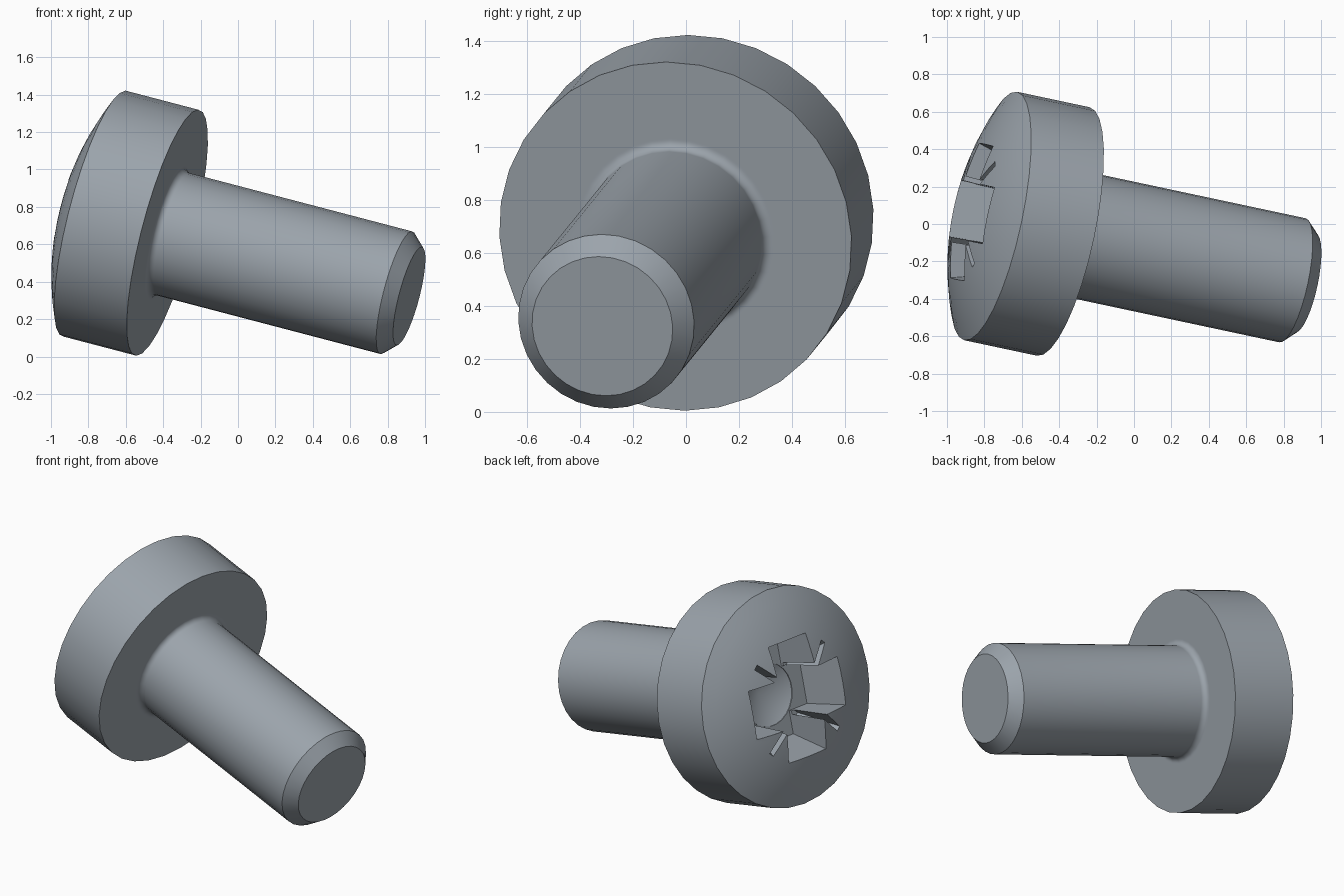
import bpy, bmesh, math
from mathutils import Vector, Matrix

cube = bpy.data.objects.get("Cube")
if cube:
    bpy.data.objects.remove(cube, do_unlink=True)

SEGMENTS = 32
HEAD_R, SHANK_R, TIP_R, FILLET = 0.679, 0.339, 0.271, 0.036
RIM_Z, DOME_H, TIP_Z, CHAMFER = -0.41, 0.16, 1.365, 0.072
APEX_Z = RIM_Z - DOME_H

# Tilted screw frame: local z runs from head to tip, origin under the head
axis = Vector((1, -0.213, -0.262)).normalized()
side = Vector((0.213, 1, 0)).normalized()
frame = Matrix((side, axis.cross(side), axis)).transposed().to_4x4()
frame.translation = (-0.378, -0.04, 0.662)

steel = bpy.data.materials.new("steel grey")
steel.use_nodes = True
colour = (0.33, 0.37, 0.41, 1)
steel.diffuse_color = colour
steel.node_tree.nodes["Principled BSDF"].inputs["Base Color"].default_value = colour


def add_object(name, bm):
    bmesh.ops.recalc_face_normals(bm, faces=bm.faces)
    bm.transform(frame)
    mesh = bpy.data.meshes.new(name)
    bm.to_mesh(mesh)
    bm.free()
    mesh.materials.append(steel)
    obj = bpy.data.objects.new(name, mesh)
    bpy.context.collection.objects.link(obj)
    return obj


def revolve(name, profile):
    bm = bmesh.new()
    verts = [bm.verts.new((r, 0, z)) for r, z in profile]
    edges = [bm.edges.new(pair) for pair in zip(verts, verts[1:])]
    bmesh.ops.spin(bm, geom=verts + edges, cent=(0, 0, 0), axis=(0, 0, 1),
                   angle=math.tau, steps=SEGMENTS, use_duplicate=False)
    bmesh.ops.remove_doubles(bm, verts=bm.verts, dist=0.0005)
    return add_object(name, bm)


def hull(name, points):
    bm = bmesh.new()
    for p in points:
        bm.verts.new(p)
    result = bmesh.ops.convex_hull(bm, input=bm.verts)
    spare = [v for v in result["geom_interior"] if isinstance(v, bmesh.types.BMVert)]
    bmesh.ops.delete(bm, geom=spare, context="VERTS")
    bmesh.ops.dissolve_limit(bm, angle_limit=0.01, verts=bm.verts, edges=bm.edges)
    obj = add_object(name, bm)
    obj.hide_render = True
    return obj


def bar(name, turn, levels):
    """Tapered bar across the recess; levels hold depth, half length, half width."""
    spin = Matrix.Rotation(turn, 3, "Z")
    return hull(name, [spin @ Vector((sx * length, sy * width, APEX_Z + depth))
                       for depth, length, width in levels
                       for sx in (-1, 1) for sy in (-1, 1)])


# Screw body: domed head, underside, fillet, shank and chamfered tip
sphere_r = (HEAD_R ** 2 + DOME_H ** 2) / (2 * DOME_H)
profile = []
for i in range(9):
    r = HEAD_R * i / 8
    profile.append((r, APEX_Z + sphere_r - math.sqrt(sphere_r ** 2 - r * r)))
profile += [(HEAD_R, 0), (SHANK_R + FILLET + 0.006, 0)]
for i in range(9):
    a = math.radians(90 * i / 8)
    profile.append((SHANK_R + FILLET * (1 - math.sin(a)), FILLET * (1 - math.cos(a))))
profile += [(SHANK_R, TIP_Z - CHAMFER), (TIP_R, TIP_Z), (0, TIP_Z)]
screw = revolve("screw", profile)

# Drive recess: two crossed bars, four thin diagonal notches, a conical core
arm = [(-0.03, 0.392, 0.157), (0.32, 0.29, 0.142)]
notch = [(-0.03, 0.44, 0.018), (0.3, 0.25, 0.015)]
cutters = [bar("recess_arm", t, arm) for t in (0, math.pi / 2)]
cutters += [bar("recess_notch", t, notch) for t in (math.pi / 4, -math.pi / 4)]
core = [(0, 0, APEX_Z + 0.41)]
for i in range(24):
    a = math.tau * (i + 0.5) / 24
    core += [(r * math.cos(a), r * math.sin(a), APEX_Z + d)
             for r, d in ((0.205, -0.04), (0.195, 0.325))]
cutters.append(hull("recess_core", core))

bpy.ops.object.select_all(action="DESELECT")
screw.select_set(True)
bpy.context.view_layer.objects.active = screw
for cutter in cutters:
    mod = screw.modifiers.new("cut", "BOOLEAN")
    mod.operation, mod.solver, mod.object = "DIFFERENCE", "EXACT", cutter
    bpy.ops.object.modifier_apply(modifier=mod.name)
    bpy.data.objects.remove(cutter, do_unlink=True)

bpy.ops.object.shade_smooth_by_angle(angle=math.radians(20))
